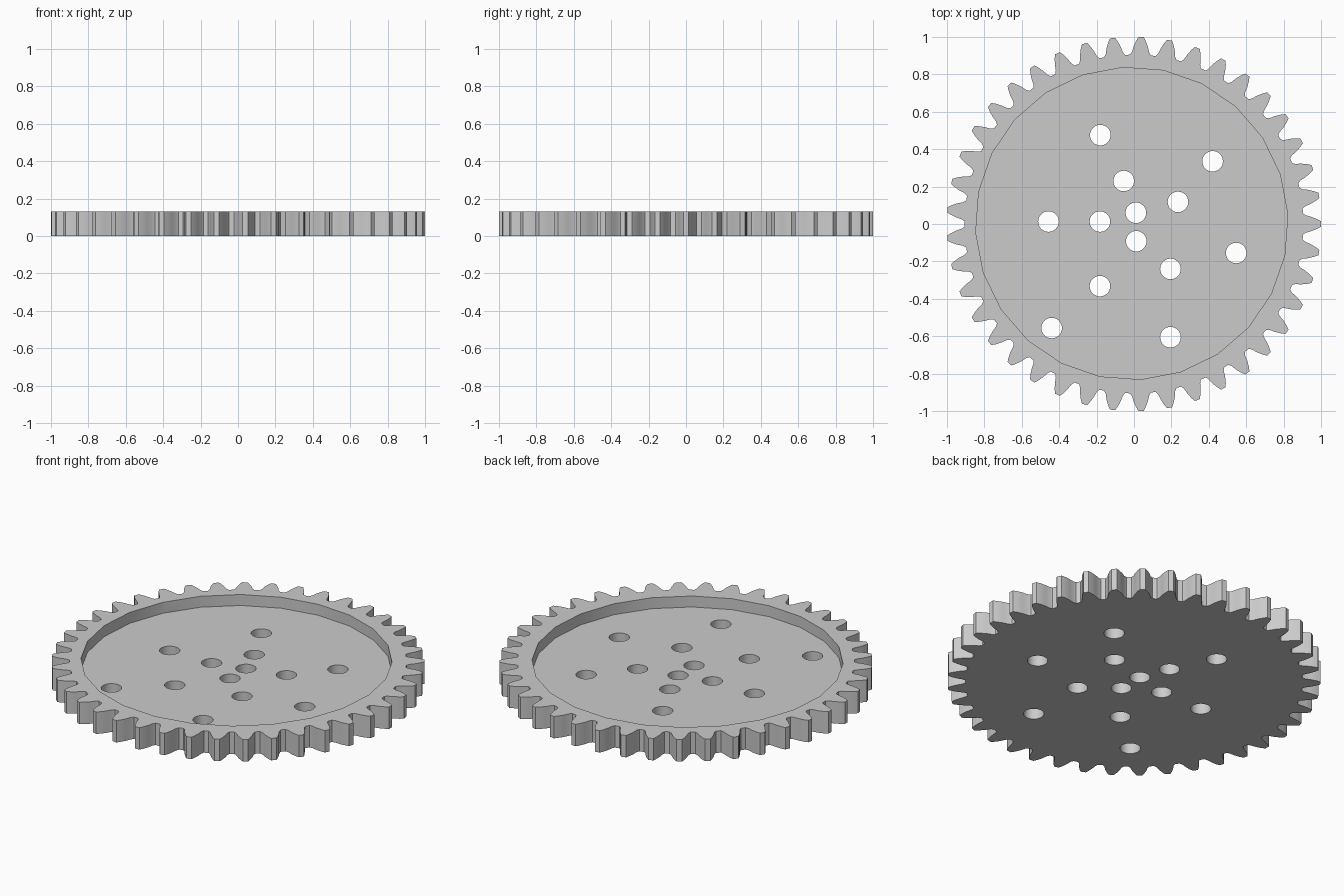
import bpy
import bmesh
from math import cos, sin, pi, radians

TEETH = 41
HEIGHT = 0.13
FLOOR = 0.065
HOLE_RADIUS = 0.055

cube = bpy.data.objects.get("Cube")
if cube:
    bpy.data.objects.remove(cube, do_unlink=True)

grey = bpy.data.materials.new("light_grey")
grey.use_nodes = True
colour = (0.6, 0.6, 0.6, 1)
grey.diffuse_color = colour
grey.node_tree.nodes["Principled BSDF"].inputs["Base Color"].default_value = colour


def ring(radius, sides, centre=(0, 0), phase=0):
    """Points of a regular polygon."""
    angles = [phase + 2 * pi * i / sides for i in range(sides)]
    return [(centre[0] + radius * cos(a), centre[1] + radius * sin(a)) for a in angles]


def prisms(name, outlines, bottom, top):
    """One object made of upright prisms, one for each outline."""
    bm = bmesh.new()
    for outline in outlines:
        base = bm.faces.new([bm.verts.new((x, y, bottom)) for x, y in outline])
        out = bmesh.ops.extrude_face_region(bm, geom=[base], use_keep_orig=True)
        moved = [v for v in out["geom"] if isinstance(v, bmesh.types.BMVert)]
        bmesh.ops.translate(bm, verts=moved, vec=(0, 0, top - bottom))
    bmesh.ops.recalc_face_normals(bm, faces=bm.faces)
    mesh = bpy.data.meshes.new(name)
    bm.to_mesh(mesh)
    bm.free()
    mesh.materials.append(grey)
    obj = bpy.data.objects.new(name, mesh)
    bpy.context.collection.objects.link(obj)
    return obj


# Toothed disc: half a tooth as (radius, half angle), mirrored and repeated
flank = [(0.905, 0.062), (0.92, 0.05), (0.95, 0.04), (0.98, 0.026), (1.0, 0.014)]
tooth = [(r, -a) for r, a in flank] + [(r, a) for r, a in reversed(flank)]
outline = []
for i in range(TEETH):
    for r, a in tooth:
        angle = 2 * pi * i / TEETH + a
        outline.append((r * cos(angle), r * sin(angle)))
gear = prisms("gear_wheel", [outline], 0, HEIGHT)

# Shallow round recess in the top, slightly off centre
recess = ring(0.835, 24, (-0.012, 0.003), radians(3.3))
recess_cutter = prisms("recess_cutter", [recess], FLOOR, HEIGHT + 0.1)

# Scattered round holes through the floor
hole_centres = [
    (-0.18, 0.475), (0.42, 0.335), (-0.055, 0.23), (0.235, 0.118),
    (0.01, 0.06), (0.012, -0.092), (-0.457, 0.013), (-0.182, 0.013),
    (0.546, -0.155), (0.195, -0.24), (-0.182, -0.332), (-0.44, -0.556),
    (0.195, -0.605),
]
holes = [ring(HOLE_RADIUS, 32, c) for c in hole_centres]
hole_cutter = prisms("hole_cutter", holes, -0.1, HEIGHT + 0.1)

# Cut the recess and holes, then drop the cutters
bpy.context.view_layer.objects.active = gear
for cutter in (recess_cutter, hole_cutter):
    cutter.hide_render = True
    cut = gear.modifiers.new(cutter.name, "BOOLEAN")
    cut.operation = "DIFFERENCE"
    cut.solver = "EXACT"
    cut.object = cutter
    bpy.ops.object.modifier_apply(modifier=cut.name)
    bpy.data.objects.remove(cutter, do_unlink=True)

bpy.ops.object.select_all(action="DESELECT")
gear.select_set(True)
bpy.ops.object.shade_smooth_by_angle(angle=radians(30))
